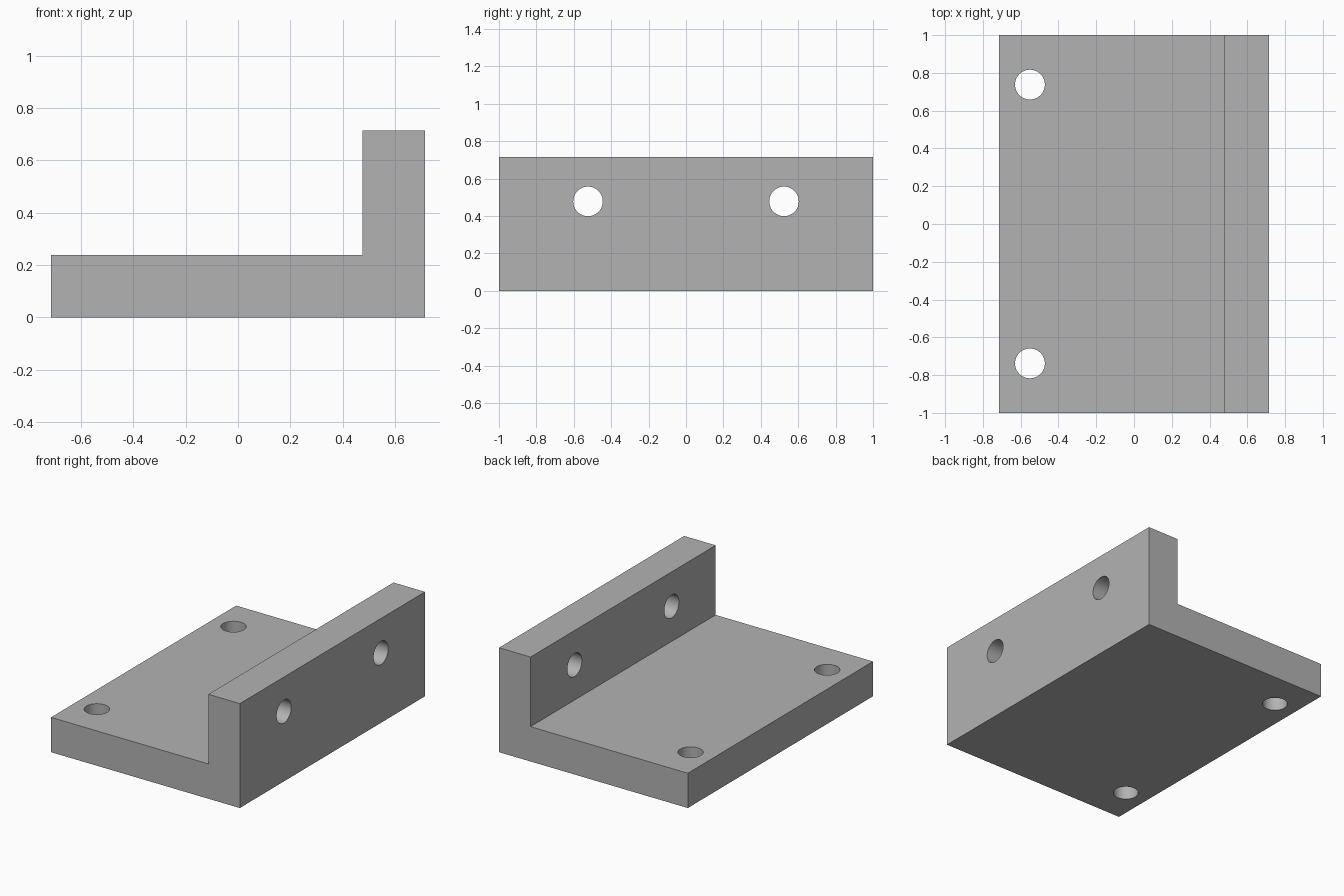
import bpy, bmesh
from math import pi
from mathutils import Matrix

if "Cube" in bpy.data.objects:
    bpy.data.objects.remove(bpy.data.objects["Cube"], do_unlink=True)

HALF_X, HALF_Y = 0.714, 1.0
HEIGHT, THICK = 0.714, 0.238
HOLE_R = 0.079

grey = bpy.data.materials.new("plain grey")
grey.use_nodes = True
colour = (0.45, 0.45, 0.45, 1)
grey.diffuse_color = colour
grey.node_tree.nodes["Principled BSDF"].inputs["Base Color"].default_value = colour


def add_object(name, bm):
    bmesh.ops.recalc_face_normals(bm, faces=bm.faces)
    mesh = bpy.data.meshes.new(name)
    bm.to_mesh(mesh)
    bm.free()
    mesh.materials.append(grey)
    obj = bpy.data.objects.new(name, mesh)
    bpy.context.collection.objects.link(obj)
    return obj


# L-shaped bracket: side profile extruded along y
wall_x = HALF_X - THICK
profile = [(-HALF_X, 0), (HALF_X, 0), (HALF_X, HEIGHT),
           (wall_x, HEIGHT), (wall_x, THICK), (-HALF_X, THICK)]
bm = bmesh.new()
end = bm.faces.new([bm.verts.new((x, -HALF_Y, z)) for x, z in profile])
sweep = bmesh.ops.extrude_face_region(bm, geom=[end])
moved = [v for v in sweep["geom"] if isinstance(v, bmesh.types.BMVert)]
bmesh.ops.translate(bm, vec=(0, 2 * HALF_Y, 0), verts=moved)
bracket = add_object("angle_bracket", bm)

# Drill tools: a mirrored pair through the base and a pair through the wall
bm = bmesh.new()
upright = Matrix.Identity(4)
sideways = Matrix.Rotation(pi / 2, 4, "Y")
for side in (-1, 1):
    for place, turn in (((-0.551, side * 0.738, THICK / 2), upright),
                        ((HALF_X - THICK / 2, side * 0.524, 0.478), sideways)):
        bmesh.ops.create_cone(bm, cap_ends=True, segments=48,
                              radius1=HOLE_R, radius2=HOLE_R, depth=THICK * 1.5,
                              matrix=Matrix.Translation(place) @ turn)
drills = add_object("hole_cutters", bm)
drills.hide_render = True

# Cut the screw holes and remove the tools
cut = bracket.modifiers.new("screw_holes", "BOOLEAN")
cut.operation = "DIFFERENCE"
cut.solver = "EXACT"
cut.object = drills
bpy.ops.object.select_all(action="DESELECT")
bracket.select_set(True)
bpy.context.view_layer.objects.active = bracket
bpy.ops.object.modifier_apply(modifier=cut.name)
bpy.data.objects.remove(drills, do_unlink=True)

# Smooth hole walls, sharp edges elsewhere
bpy.ops.object.shade_smooth_by_angle(angle=pi / 6)
